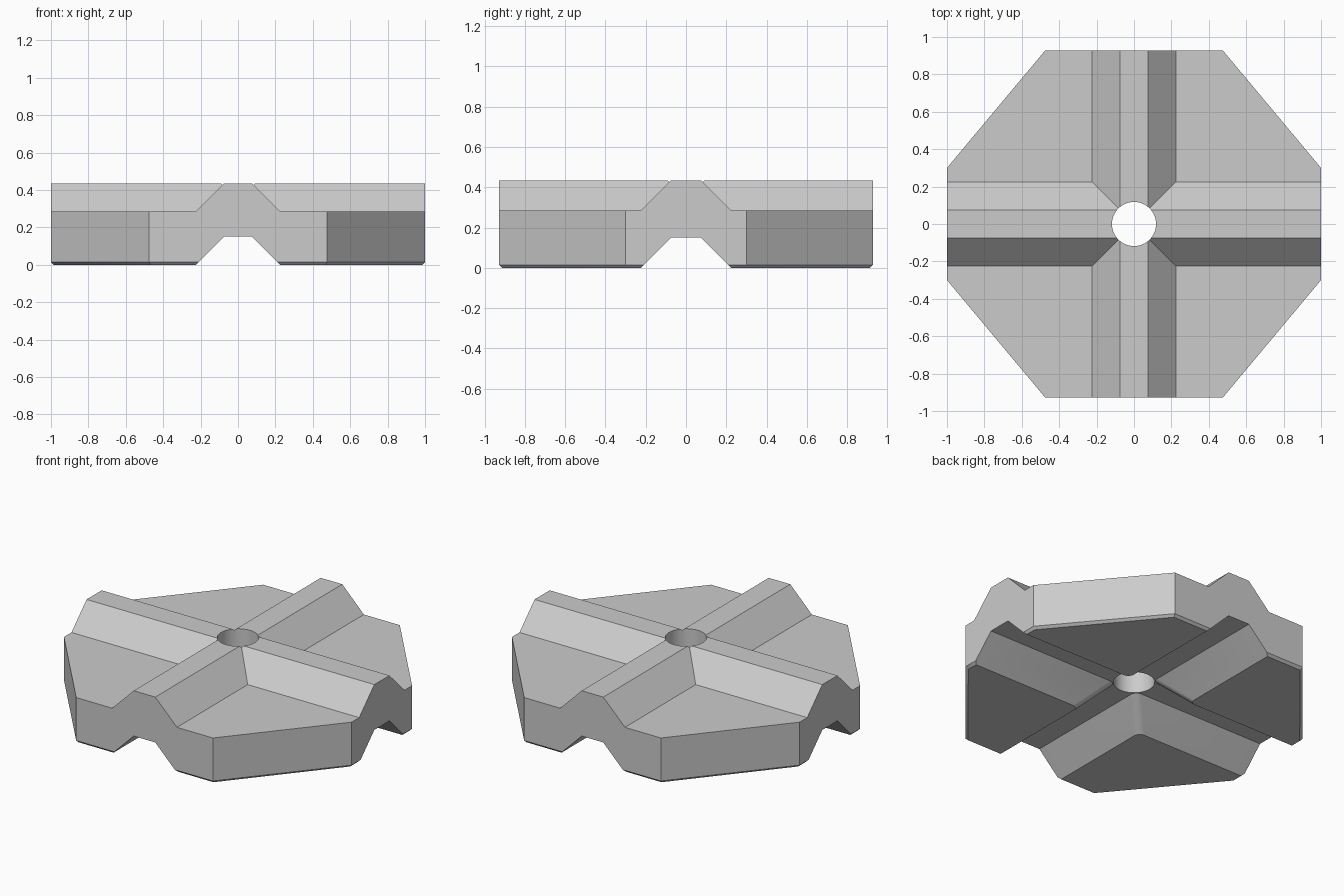
import bpy
import bmesh
from math import cos, sin, pi

cube = bpy.data.objects.get("Cube")
if cube:
    bpy.data.objects.remove(cube, do_unlink=True)

HALF_X, HALF_Y, TOP = 1.0, 0.928, 0.435
FLOOR, DEPTH = 0.285, 0.15      # top of the pads, depth of the lower channels
FOOT, CREST = 0.225, 0.075      # half widths of ridge and channel
CHAMFER, FILLET, HOLE = 0.015, 0.04, 0.118

grey = bpy.data.materials.new("plain grey")
grey.use_nodes = True
colour = (0.6, 0.6, 0.6, 1)
grey.diffuse_color = colour
grey.node_tree.nodes["Principled BSDF"].inputs["Base Color"].default_value = colour


def loft(name, rings):
    """Closed solid through (height, outline) rings with equal point counts."""
    bm = bmesh.new()
    loops = [[bm.verts.new((x, y, z)) for x, y in pts] for z, pts in rings]
    for low, high in zip(loops, loops[1:]):
        for i in range(len(low)):
            j = (i + 1) % len(low)
            bm.faces.new((low[i], low[j], high[j], high[i]))
    bm.faces.new(loops[0][::-1])
    bm.faces.new(loops[-1])
    bmesh.ops.recalc_face_normals(bm, faces=bm.faces[:])
    mesh = bpy.data.meshes.new(name)
    bm.to_mesh(mesh)
    bm.free()
    mesh.materials.append(grey)
    obj = bpy.data.objects.new(name, mesh)
    bpy.context.collection.objects.link(obj)
    return obj


def octagon(inset):
    a, b = HALF_X - inset, HALF_Y - inset
    c, d = 0.475 - inset * 0.36, 0.3 - inset * 0.45
    return [(a, -d), (a, d), (c, b), (-c, b), (-a, d), (-a, -d), (-c, -b), (c, -b)]


def quadrant(w, sx, sy):
    return [(sx * x, sy * y) for x, y in ((w, w), (1.2, w), (1.2, 1.2), (w, 1.2))]


def cross(w):
    """Plus-shaped outline with filleted inner corners."""
    corner = [(1.2, w)]
    for k in range(7):
        t = k / 6 * pi / 2
        corner.append((w + FILLET * (1 - sin(t)), w + FILLET * (1 - cos(t))))
    corner.append((w, 1.2))
    pts = []
    for turn in range(4):
        pts += corner
        corner = [(-y, x) for x, y in corner]
    return pts


# Octagonal block with a chamfered underside
body = loft("cross_ridged_block", [(0, octagon(CHAMFER)), (CHAMFER, octagon(0)),
                                   (TOP, octagon(0))])

# Corner cutters leave the raised cross on top
over = 0.05
cutters = [loft("corner_cutter", [(FLOOR, quadrant(FOOT, sx, sy)),
                                  (TOP + over, quadrant(CREST - over, sx, sy))])
           for sx in (-1, 1) for sy in (-1, 1)]

# Crossed channels underneath
cutters.append(loft("channel_cutter", [(-over, cross(FOOT + over)), (DEPTH, cross(CREST))]))

# Central through hole
circle = [(HOLE * cos(i * pi / 24), HOLE * sin(i * pi / 24)) for i in range(48)]
cutters.append(loft("hole_cutter", [(-0.2, circle), (0.7, circle)]))

bpy.ops.object.select_all(action='DESELECT')
bpy.context.view_layer.objects.active = body
body.select_set(True)
for cutter in cutters:
    cutter.hide_render = True
    mod = body.modifiers.new("cut", 'BOOLEAN')
    mod.operation = 'DIFFERENCE'
    mod.solver = 'EXACT'
    mod.object = cutter
    bpy.ops.object.modifier_apply(modifier=mod.name)
    bpy.data.objects.remove(cutter, do_unlink=True)

bpy.ops.object.shade_smooth_by_angle(angle=pi / 6)
